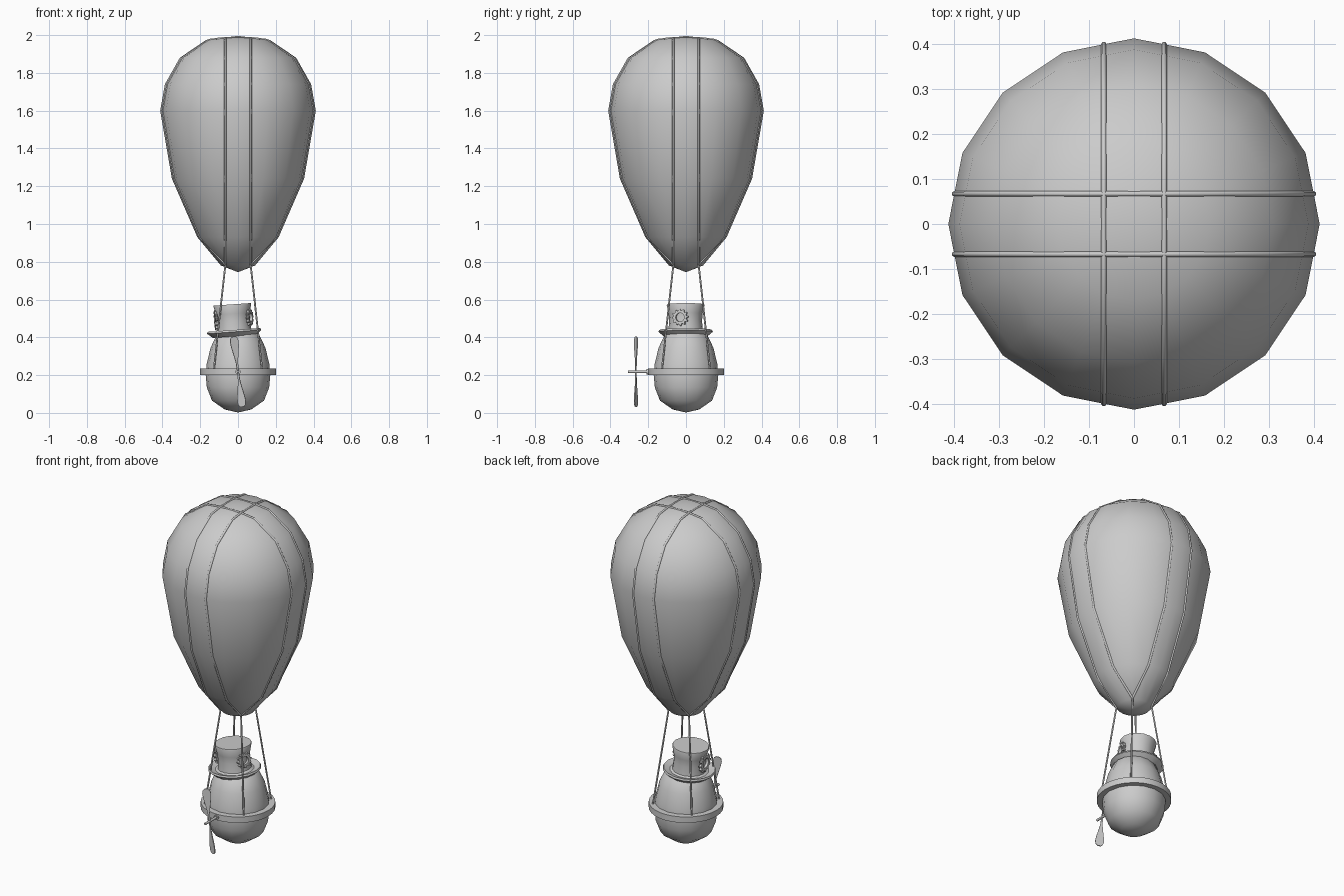
import bpy, bmesh, math
from mathutils import Matrix, Vector

if "Cube" in bpy.data.objects:
    bpy.data.objects.remove(bpy.data.objects["Cube"])

SEG = 16


def finish(name, bm, angle=40, matrix=None):
    bmesh.ops.recalc_face_normals(bm, faces=bm.faces)
    me = bpy.data.meshes.new(name)
    bm.to_mesh(me)
    bm.free()
    ob = bpy.data.objects.new(name, me)
    bpy.context.collection.objects.link(ob)
    if matrix:
        ob.matrix_world = matrix
    bpy.ops.object.select_all(action='DESELECT')
    ob.select_set(True)
    bpy.context.view_layer.objects.active = ob
    bpy.ops.object.shade_smooth_by_angle(angle=math.radians(angle))
    return ob


def lathe(name, profile, seg=SEG, closed=False, angle=40, matrix=None):
    """Spin (radius, z) points about z; radius 0 makes a pole."""
    bm = bmesh.new()
    rings = []
    for r, z in profile:
        n = 1 if r == 0 else seg
        rings.append([bm.verts.new((r * math.sin(2 * math.pi * i / seg),
                                    r * math.cos(2 * math.pi * i / seg), z)) for i in range(n)])
    pairs = list(zip(rings, rings[1:])) + ([(rings[-1], rings[0])] if closed else [])
    for a, b in pairs:
        for i in range(seg):
            j = (i + 1) % seg
            quad = [a[i % len(a)], a[j % len(a)], b[j % len(b)], b[i % len(b)]]
            bm.faces.new(list(dict.fromkeys(quad)))
    return finish(name, bm, angle, matrix)


def tube(name, pts, radius):
    cu = bpy.data.curves.new(name, 'CURVE')
    cu.dimensions = '3D'
    cu.bevel_depth = radius
    cu.bevel_resolution = 1
    cu.use_fill_caps = True
    sp = cu.splines.new('POLY')
    sp.points.add(len(pts) - 1)
    for p, co in zip(sp.points, pts):
        p.co = (*co, 1)
    ob = bpy.data.objects.new(name, cu)
    bpy.context.collection.objects.link(ob)


def prism(name, loops, thickness, matrix, hole=False):
    """Flat plate in local xy from an outline, or between outer and inner outlines."""
    bm = bmesh.new()
    rows = [[bm.verts.new((x, y, 0)) for x, y in lp] for lp in loops]
    n = len(rows[0])
    if hole:
        for i in range(n):
            j = (i + 1) % n
            bm.faces.new((rows[0][i], rows[0][j], rows[1][j], rows[1][i]))
    else:
        bm.faces.new(rows[0])
    ext = bmesh.ops.extrude_face_region(bm, geom=bm.faces[:], use_keep_orig=True)
    new = [v for v in ext['geom'] if isinstance(v, bmesh.types.BMVert)]
    bmesh.ops.translate(bm, verts=new, vec=(0, 0, thickness))
    bmesh.ops.translate(bm, verts=bm.verts, vec=(0, 0, -thickness / 2))
    return finish(name, bm, 30, matrix)


# Balloon envelope
C = 0.067
env = [(0, 0.745), (0.09, 0.78), (0.215, 0.93), (0.35, 1.24), (0.412, 1.6),
       (0.387, 1.74), (0.308, 1.88), (0.168, 1.975), (0, 1.996)]
lathe("balloon_envelope", env, angle=80)


def on_polygon(R, c):
    """Height of the 16-sided ring of radius R at sideways offset c."""
    for k in range(4):
        a, b = 2 * math.pi * k / SEG, 2 * math.pi * (k + 1) / SEG
        if R * math.sin(b) >= c:
            t = (c - R * math.sin(a)) / (R * (math.sin(b) - math.sin(a)))
            return R * (math.cos(a) + t * (math.cos(b) - math.cos(a)))
    return 0


# Net straps: two each way over the envelope
half = [(C, 0.785)] + [(on_polygon(r, C), z) for r, z in env[2:-1]] + [(C, 1.986)]
loop = half + [(-h, z) for h, z in reversed(half)]
for s in (-C, C):
    tube("strap_lengthwise", [(s, h, z) for h, z in loop], 0.006)
    tube("strap_crosswise", [(h, s, z) for h, z in loop], 0.006)

# Suspension ropes
for sx in (-1, 1):
    for sy in (-1, 1):
        tube("rope", [(sx * C, sy * C, 0.785), (sx * 0.13, sy * 0.13, 0.21)], 0.005)

# Egg-shaped gondola and its ring
lathe("gondola_body", [(0, 0.002), (0.07, 0.018), (0.138, 0.065), (0.165, 0.135), (0.171, 0.2),
                       (0.166, 0.26), (0.145, 0.345), (0.112, 0.415), (0.06, 0.45), (0, 0.46)], angle=80)
lathe("gondola_ring", [(0.16, 0.2), (0.2, 0.2), (0.2, 0.235), (0.16, 0.235)], seg=32, closed=True)

# Tilted top hat
hat = Matrix.Translation((-0.02, -0.002, 0.425)) @ Matrix.Rotation(math.radians(-4), 4, 'Y')
lathe("hat", [(0, -0.02), (0.115, -0.02), (0.144, 0.004), (0.14, 0.014), (0.105, 0.002), (0.092, 0.008),
              (0.087, 0.06), (0.09, 0.1), (0.1, 0.145), (0.098, 0.15), (0, 0.15)], matrix=hat)

# Gears on the hat sides
def gear(name, r, turn, z, teeth=12):
    outer, inner = [], []
    for i in range(teeth * 4):
        a = 2 * math.pi * i / (teeth * 4)
        ro = r if i % 4 < 2 else r * 0.8
        outer.append((ro * math.cos(a), ro * math.sin(a)))
        inner.append((r * 0.52 * math.cos(a), r * 0.52 * math.sin(a)))
    m = (hat @ Matrix.Rotation(math.radians(turn), 4, 'Z') @ Matrix.Translation((0.092, 0, z))
         @ Matrix.Rotation(math.radians(90), 4, 'Y'))
    prism(name, [outer, inner], 0.014, m, hole=True)


gear("gear_right", 0.045, -18, 0.075)
gear("gear_left", 0.054, 185, 0.072)

# Propeller shaft and bearing, pointing to the front
def along_y(y):
    return Matrix.Translation((0, y, 0.218)) @ Matrix.Rotation(math.radians(90), 4, 'X')


lathe("propeller_shaft", [(0, 0), (0.007, 0), (0.007, 0.15), (0, 0.15)], 12, matrix=along_y(-0.158))
lathe("shaft_bearing", [(0, 0), (0.014, 0), (0.014, 0.05), (0, 0.05)], 12, matrix=along_y(-0.158))

# Two pitched propeller blades
edge = [(0.004, 0.0), (0.006, 0.05), (0.013, 0.09), (0.021, 0.13), (0.024, 0.16), (0.02, 0.178), (0.009, 0.187)]
outline = edge + [(-x, y) for x, y in reversed(edge)]
for turn in (0, 180):
    m = (along_y(-0.265) @ Matrix.Rotation(math.radians(turn + 7), 4, 'Z')
         @ Matrix.Rotation(math.radians(22), 4, 'Y'))
    prism("propeller_blade", [outline], 0.005, m)
